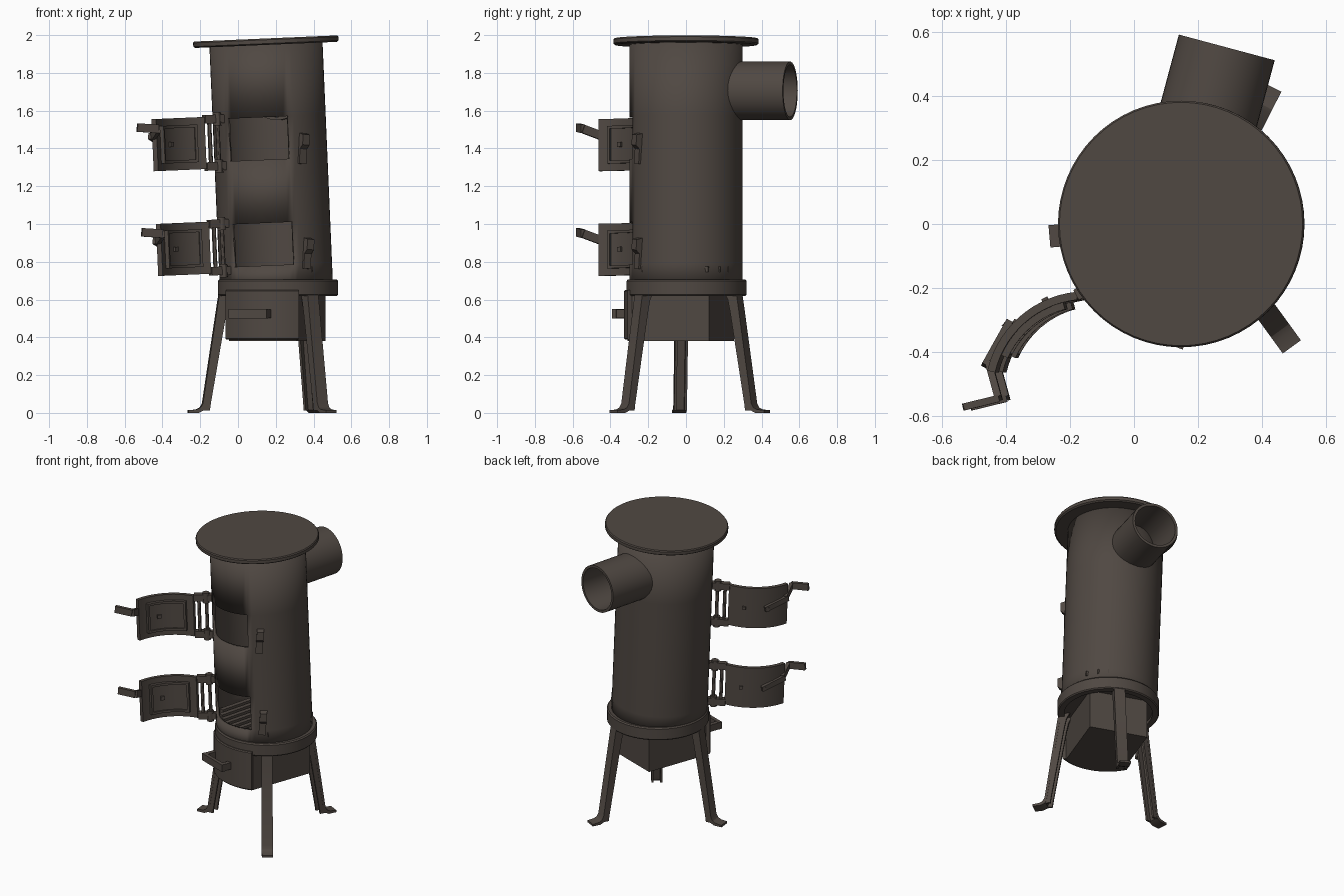
import bpy, bmesh, math
from mathutils import Matrix, Vector

if "Cube" in bpy.data.objects:
    bpy.data.objects.remove(bpy.data.objects["Cube"])

iron = bpy.data.materials.new("dark_brown_iron")
iron.diffuse_color = (0.08, 0.065, 0.055, 1)
iron.use_nodes = True
iron.node_tree.nodes["Principled BSDF"].inputs["Base Color"].default_value = iron.diffuse_color

R = lambda deg, ax: Matrix.Rotation(math.radians(deg), 4, ax)
Tr = lambda x, y, z: Matrix.Translation((x, y, z))
TILT = Tr(0.232, 0, 0) @ R(-2.46, 'Y')      # leaning stove barrel frame
BASE = Tr(0.212, 0.003, 0)                  # upright base frame
BOX = Tr(0.215, 0, 0) @ R(-20, 'Z')         # ash box frame


def finish(name, bm, mat):
    bmesh.ops.remove_doubles(bm, verts=bm.verts, dist=1e-5)
    bmesh.ops.recalc_face_normals(bm, faces=bm.faces)
    for f in bm.faces:
        f.smooth = True
    me = bpy.data.meshes.new(name)
    bm.to_mesh(me)
    bm.free()
    me.set_sharp_from_angle(angle=math.radians(30))
    me.materials.append(iron)
    ob = bpy.data.objects.new(name, me)
    bpy.context.collection.objects.link(ob)
    ob.matrix_world = mat
    return ob


def sweep(name, prof, mat, a0=0, a1=360, n=64, c=(0, 0)):
    """Turn a closed (r, z) profile about a vertical axis at c."""
    bm = bmesh.new()
    full = a1 - a0 == 360
    rings = []
    for i in range(n if full else n + 1):
        a = math.radians(a0 + (a1 - a0) * i / n)
        rings.append([bm.verts.new((c[0] + r * math.cos(a), c[1] + r * math.sin(a), z)) for r, z in prof])
    m = len(prof)
    for i in range(n):
        p, q = rings[i], rings[(i + 1) % len(rings)]
        for j in range(m):
            k = (j + 1) % m
            if prof[j][0] == 0 and prof[k][0] == 0:
                continue
            bm.faces.new((p[j], q[j], q[k], p[k]))
    if not full:
        bm.faces.new(rings[0])
        bm.faces.new(rings[-1][::-1])
    return finish(name, bm, mat)


def rect(r0, r1, z0, z1):
    return [(r0, z0), (r1, z0), (r1, z1), (r0, z1)]


def prism(name, pts, d0, d1, mat):
    """Extrude an (x, z) outline along y."""
    bm = bmesh.new()
    a = [bm.verts.new((x, d0, z)) for x, z in pts]
    b = [bm.verts.new((x, d1, z)) for x, z in pts]
    bm.faces.new(a)
    bm.faces.new(b[::-1])
    for i in range(len(pts)):
        j = (i + 1) % len(pts)
        bm.faces.new((a[i], b[i], b[j], a[j]))
    return finish(name, bm, mat)


def beam(name, p, q, thick, high, mat):
    """Rectangular bar from p to q."""
    p, q = Vector(p), Vector(q)
    d = q - p
    bm = bmesh.new()
    bmesh.ops.create_cube(bm, size=1)
    m = Tr(*((p + q) / 2)) @ d.to_track_quat('X', 'Z').to_matrix().to_4x4()
    bmesh.ops.transform(bm, matrix=m @ Matrix.Diagonal((d.length, thick, high, 1)), verts=bm.verts)
    return finish(name, bm, mat)


# barrel with two door openings
bm = bmesh.new()
rows = [0.66, 0.783, 1.008, 1.343, 1.568, 1.955]
N = 64
grid = []
for z in rows:
    ang = [math.radians(222.25 + 360 * i / N) for i in range(N)]
    grid.append([bm.verts.new((0.3 * math.cos(a), 0.3 * math.sin(a), z)) for a in ang])
for j in range(len(rows) - 1):
    for i in range(N):
        if j in (1, 3) and i < 12:
            continue
        k = (i + 1) % N
        bm.faces.new((grid[j][i], grid[j][k], grid[j + 1][k], grid[j + 1][i]))
barrel = finish("barrel", bm, TILT)
wall = barrel.modifiers.new("wall", 'SOLIDIFY')
wall.thickness = 0.02
wall.offset = -1

# lid, base ring, floor, flue pipe
sweep("lid", [(0, 1.95), (0.375, 1.95), (0.385, 1.957), (0.385, 1.977), (0.38, 1.984), (0, 1.984)], TILT)
sweep("base_ring", [(0.275, 0.62), (0.312, 0.62), (0.318, 0.627), (0.318, 0.698), (0.311, 0.706), (0.275, 0.706)], BASE)
sweep("floor_plate", [(0, 0.64), (0.28, 0.64), (0.28, 0.66), (0, 0.66)], BASE)
FLUE = Tr(0.142, 0, 1.705) @ R(-15, 'Z') @ R(-90, 'X')
sweep("flue_pipe", rect(0.138, 0.155, 0.24, 0.571), FLUE, n=40)

# fire grate bars
for i in range(-4, 5):
    x = i * 0.055
    h = math.sqrt(0.285 ** 2 - x * x)
    beam("grate_bar", (x, -h, 0.76), (x, h, 0.76), 0.03, 0.03, BASE @ R(-15, 'Z'))

# doors, hinges and catches, the same set at two heights
C = (-0.311, -0.53)


def on_door(r, deg, z):
    a = math.radians(deg)
    return (C[0] + r * math.cos(a), C[1] + r * math.sin(a), z)


for level, w in (("lower", 0.89), ("upper", 1.445)):
    M = TILT
    sweep(level + "_door", rect(0.295, 0.32, w - 0.138, w + 0.138), M, 96, 167, 14, C)
    # raised lining with a rim on the inner face
    sweep(level + "_door_lining", rect(0.283, 0.297, w - 0.09, w + 0.09), M, 108, 152, 10, C)
    for s in (-1, 1):
        z = sorted((w + s * 0.085, w + s * 0.1))
        sweep(level + "_lining_rim", rect(0.273, 0.297, *z), M, 105, 156, 10, C)
        e = 105 if s < 0 else 153
        sweep(level + "_lining_side", rect(0.273, 0.297, w - 0.1, w + 0.1), M, e, e + 3, 2, C)
    # handle and latch lever
    h0 = on_door(0.325, 163, w + 0.045)
    h1 = (-0.59, -0.545, w + 0.085)
    h2 = (-0.70, -0.572, w + 0.097)
    beam(level + "_handle_arm", h0, h1, 0.022, 0.045, M)
    beam(level + "_handle_grip", h1, h2, 0.022, 0.045, M)
    beam(level + "_latch_lever", on_door(0.335, 138, w + 0.0), on_door(0.335, 165, w + 0.05), 0.022, 0.035, M)
    beam(level + "_latch_pin", on_door(0.27, 140, w), on_door(0.345, 140, w), 0.025, 0.025, M)
    beam(level + "_door_rivet", on_door(0.31, 115, w), on_door(0.33, 115, w), 0.02, 0.02, M)
    # hinge rods and knuckles
    for k, (x, y) in enumerate(((-0.275, -0.187), (-0.318, -0.208))):
        sweep(level + "_hinge_rod", [(0, w - 0.14), (0.011, w - 0.14), (0.011, w + 0.14), (0, w + 0.14)],
              M, n=12, c=(x, y))
    for s in (-1, 1):
        z = w + s * 0.125
        beam(level + "_hinge_knuckle", (-0.24, -0.165, z), (-0.345, -0.222, z), 0.036, 0.045, M)
        sweep(level + "_hinge_cap", [(0, z - 0.035), (0.022, z - 0.035), (0.022, z + 0.035), (0, z + 0.035)],
              M, n=12, c=(-0.277, -0.188))
    # catch on the barrel
    K = M @ R(-56, 'Z') @ Tr(0.30, 0, w - 0.053)
    prism(level + "_catch", [(-0.01, -0.08), (0.012, -0.08), (0.012, 0), (0.035, 0.02), (0.035, 0.075), (-0.01, 0.085)],
          -0.022, 0.022, K @ R(-6, 'X'))

# ash box: flat sides, curved front
bm = bmesh.new()
out = [(0.19, 0.2), (-0.19, 0.2)]
for i in range(13):
    a = math.radians(270 - 38 + 76 * i / 12)
    out.append((0.309 * math.cos(a), 0.309 * math.sin(a)))
face = bm.faces.new([bm.verts.new((x, y, 0.38)) for x, y in out])
top = bmesh.ops.extrude_face_region(bm, geom=[face])['geom']
bmesh.ops.translate(bm, vec=(0, 0, 0.26), verts=[v for v in top if isinstance(v, bmesh.types.BMVert)])
finish("ash_box", bm, BOX)
sweep("ash_box_front", [(0.30, 0.388), (0.322, 0.388), (0.328, 0.394), (0.328, 0.645), (0.322, 0.651), (0.30, 0.651)],
      BOX, 231, 309, 16)
beam("ash_handle_grip", (-0.14, -0.378, 0.525), (0.075, -0.378, 0.525), 0.024, 0.048, BOX)
for x in (-0.125, 0.06):
    beam("ash_handle_post", (x, -0.29, 0.525), (x, -0.375, 0.525), 0.028, 0.046, BOX)

# three channel legs with turned-out feet
strip = [(0.295, 0.64), (0.312, 0.64), (0.322, 0.58), (0.402, 0.05), (0.415, 0.028), (0.435, 0.018), (0.478, 0.014),
         (0.478, 0), (0.425, 0), (0.395, 0.015), (0.386, 0.05), (0.306, 0.58)]
flange = [(0.24, 0.64), (0.30, 0.64), (0.315, 0.58), (0.395, 0.05), (0.40, 0.012), (0.365, 0.012), (0.36, 0.05),
          (0.275, 0.54), (0.262, 0.6)]
for name, deg in (("left", 185), ("front", -54), ("back", 63)):
    L = BASE @ R(deg, 'Z')
    prism(name + "_leg", strip, -0.035, 0.035, L)
    for s in (-1, 1):
        prism(name + "_leg_flange", flange, s * 0.034, s * 0.021, L)
